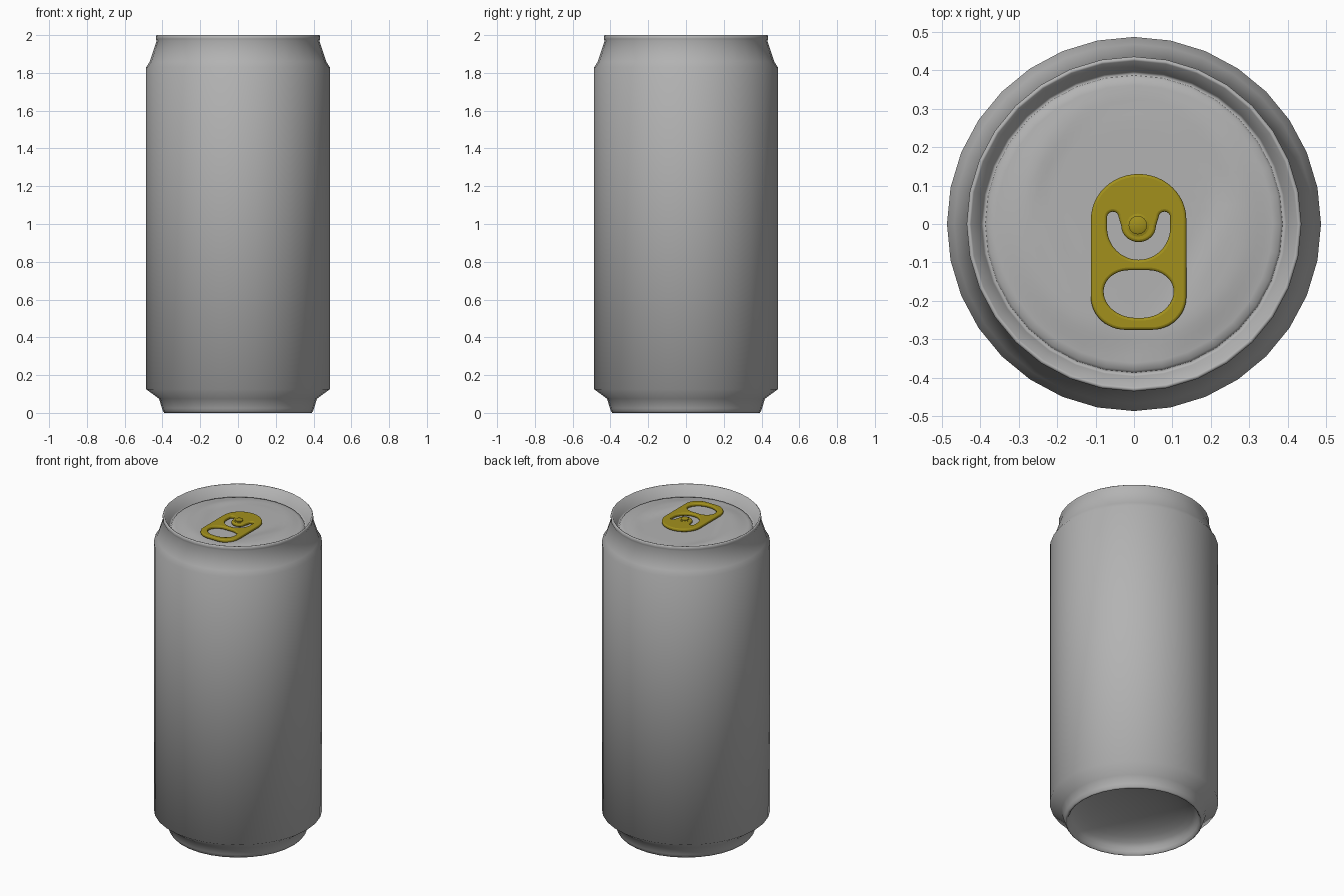
import bpy, bmesh
from math import sin, cos, pi, hypot, radians

if "Cube" in bpy.data.objects:
    bpy.data.objects.remove(bpy.data.objects["Cube"])

SEG = 32


def material(name, rgb):
    m = bpy.data.materials.new(name)
    m.diffuse_color = (*rgb, 1)
    m.use_nodes = True
    m.node_tree.nodes["Principled BSDF"].inputs["Base Color"].default_value = m.diffuse_color
    return m


metal = material("can_metal", (0.45, 0.45, 0.45))
yellow = material("tab_yellow", (0.36, 0.28, 0.012))


def link(name, mesh, mat, angle):
    ob = bpy.data.objects.new(name, mesh)
    bpy.context.collection.objects.link(ob)
    mesh.materials.append(mat)
    bpy.ops.object.select_all(action='DESELECT')
    ob.select_set(True)
    bpy.context.view_layer.objects.active = ob
    bpy.ops.object.shade_smooth_by_angle(angle=radians(angle))
    return ob


def lathe(name, profile, mat, seg=SEG, centre=(0, 0), height=None, angle=100):
    """Revolve (radius, z) points; radius 0 collapses to one vertex."""
    bm = bmesh.new()
    rings = []
    for r, z in profile:
        ring = []
        for i in range(1 if r == 0 else seg):
            a = 2 * pi * i / seg
            x, y = centre[0] + r * cos(a), centre[1] + r * sin(a)
            ring.append(bm.verts.new((x, y, z + (height(x, y) if height else 0))))
        rings.append(ring)
    for a, b in zip(rings, rings[1:]):
        for i in range(seg):
            j = (i + 1) % seg
            quad = [a[i % len(a)], a[j % len(a)], b[j % len(b)], b[i % len(b)]]
            bm.faces.new(list(dict.fromkeys(quad)))
    bmesh.ops.recalc_face_normals(bm, faces=bm.faces)
    if sum(f.normal.z for f in bm.faces if f.calc_center_median().z > 1.9) < 0:
        bmesh.ops.reverse_faces(bm, faces=bm.faces)
    mesh = bpy.data.meshes.new(name)
    bm.to_mesh(mesh)
    bm.free()
    return link(name, mesh, mat, angle)


def smooth(t):
    t = min(max(t, 0), 1)
    return t * t * (3 - 2 * t)


# Can shell: domed base, foot, straight wall, neck, rim, inner wall
dome = [(0.375 * sin(t * pi / 16), 0.02 + 0.11 * cos(t * pi / 16)) for t in range(9)]
dome[0] = (0, 0.13)
wall = [(0.384, 0.004), (0.39, 0), (0.397, 0.008), (0.403, 0.025), (0.418, 0.075),
        (0.486, 0.125), (0.486, 1.83), (0.467, 1.86), (0.431, 1.97),
        (0.435, 1.98), (0.435, 1.995), (0.430, 2.0),
        (0.424, 1.998), (0.396, 1.934), (0.391, 1.928), (0.386, 1.930)]
lathe("can_body", dome + wall, metal)


# Lid: gently raised panel with a teardrop recess, wide at the back
def panel(x, y):
    t = min(max((0.08 - y) / 0.33, 0), 1)
    d = hypot(x, y - (0.08 - 0.33 * t)) - (0.25 - 0.15 * t)
    return 0.016 * smooth((0.385 - hypot(x, y)) / 0.11) - 0.010 * smooth((0.03 - d) / 0.07)


lid = [(0.386, 1.930)] + [(0.38 * (1 - k / 20), 1.938) for k in range(21)]
lid[-1] = (0, 1.938)
lathe("lid", lid, metal, height=panel)

# Pull tab
CX = 0.012


def arc(cx, cy, rx, ry, a0, a1, n=12):
    return [(CX + cx + rx * cos(radians(a0 + (a1 - a0) * i / n)),
             cy + ry * sin(radians(a0 + (a1 - a0) * i / n))) for i in range(n + 1)]


def plate(name, loops, z, half, bevel):
    """Flat plate from an outline plus hole loops, with rounded edges."""
    cu = bpy.data.curves.new(name, 'CURVE')
    cu.dimensions, cu.fill_mode = '2D', 'BOTH'
    cu.extrude, cu.bevel_depth, cu.bevel_resolution = half - bevel, bevel, 2
    cu.offset = -bevel
    for pts in loops:
        sp = cu.splines.new('POLY')
        sp.points.add(len(pts) - 1)
        for p, (x, y) in zip(sp.points, pts):
            p.co = (x, y, 0, 1)
        sp.use_cyclic_u = True
    tmp = bpy.data.objects.new(name + "_curve", cu)
    bpy.context.collection.objects.link(tmp)
    dg = bpy.context.evaluated_depsgraph_get()
    mesh = bpy.data.meshes.new_from_object(tmp.evaluated_get(dg))
    bpy.data.objects.remove(tmp)
    mesh.materials.clear()
    ob = link(name, mesh, yellow, 40)
    ob.location.z = z
    return ob


outline = (arc(0, 0.012, 0.124, 0.118, 0, 180, 24)
           + arc(-0.034, -0.19, 0.09, 0.085, 180, 270)
           + arc(0.034, -0.19, 0.09, 0.085, 270, 360))
finger_hole = (arc(0.025, -0.175, 0.066, 0.055, 0, 90) + arc(-0.025, -0.175, 0.066, 0.055, 90, 180)
               + arc(-0.006, -0.175, 0.085, 0.069, 180, 270)
               + arc(0.006, -0.175, 0.085, 0.069, 270, 360))
# Crescent slot leaving a rounded tongue around the rivet
slot = (arc(0, -0.01, 0.082, 0.083, 180, 360, 24)
        + arc(0.067, 0.018, 0.015, 0.014, 0, 180, 8)
        + arc(0, -0.005, 0.045, 0.042, 0, -180, 16)
        + arc(-0.067, 0.018, 0.015, 0.014, 0, 180, 8))
plate("pull_tab", [outline, finger_hole, slot], 1.957, 0.010, 0.007)

# Rivet fixing the tab to the lid
lathe("rivet", [(0.030, 1.94), (0.030, 1.968), (0.024, 1.970), (0.024, 1.975),
                (0.019, 1.978), (0, 1.978)], yellow, seg=16, centre=(CX - 0.002, -0.003), angle=40)
